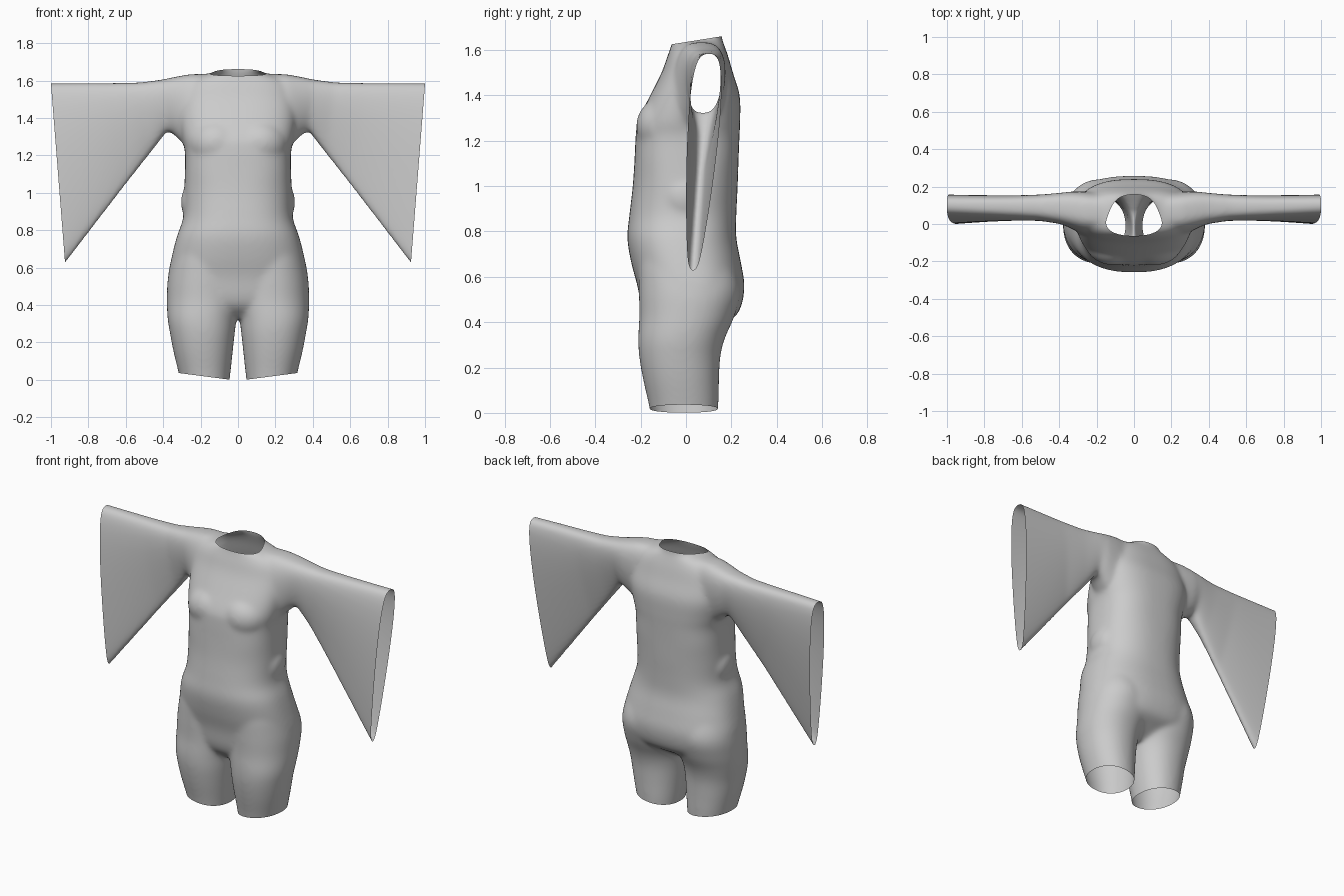
import bpy, bmesh, math
from mathutils import Vector, Matrix

if "Cube" in bpy.data.objects:
    bpy.data.objects.remove(bpy.data.objects["Cube"])

N = 48
bm = bmesh.new()


def catmull(a, b, c, d, t):
    return 0.5 * (2 * b + (c - a) * t + (2 * a - 5 * b + 4 * c - d) * t * t
                  + (3 * b - a - 3 * c + d) * t ** 3)


def loft(rings, steps=1):
    """Closed solid through rings of points, smoothed along its length."""
    path = []
    for i in range(len(rings) - 1):
        quad = [rings[max(0, min(len(rings) - 1, i + k))] for k in (-1, 0, 1, 2)]
        for s in range(steps):
            path.append([catmull(*p, s / steps) for p in zip(*quad)])
    path.append(rings[-1])
    loops = [[bm.verts.new(p) for p in ring] for ring in path]
    for a, b in zip(loops, loops[1:]):
        for i in range(N):
            j = (i + 1) % N
            bm.faces.new((a[i], a[j], b[j], b[i]))
    bm.faces.new(loops[0][::-1])
    bm.faces.new(loops[-1])


def oval(z, x0, x1, front, back, e):
    pts = []
    for i in range(N):
        a = 2 * math.pi * i / N
        c, s = math.cos(a), math.sin(a)
        c, s = [math.copysign(abs(v) ** (2 / e), v) for v in (c, s)]
        pts.append(Vector(((x0 + x1) / 2 + c * (x1 - x0) / 2,
                           (front + back) / 2 + s * (back - front) / 2, z)))
    return pts


def teardrop(side, top, bottom, y_top, y_bot, half, taper):
    """Sleeve section hanging from a top point to a bottom point (x, z)."""
    pts = []
    for i in range(N):
        a = 2 * math.pi * i / N
        t = (1 - math.cos(a)) / 2
        w = math.copysign(abs(math.sin(a)) ** 0.6, math.sin(a)) * half * (1 - taper * t)
        pts.append(Vector((side * (top[0] + (bottom[0] - top[0]) * t),
                           y_top + (y_bot - y_top) * t + w,
                           top[1] + (bottom[1] - top[1]) * t)))
    return pts


def blob(centre, size):
    bmesh.ops.create_uvsphere(bm, u_segments=24, v_segments=16, radius=1,
                              matrix=Matrix.Translation(centre) @ Matrix.Diagonal((*size, 1)))


# Torso: height, half width, front y, back y
torso = [(0.325, 0.18, -0.10, 0.06), (0.38, 0.31, -0.165, 0.15),
         (0.44, 0.365, -0.194, 0.230), (0.55, 0.374, -0.212, 0.258),
         (0.66, 0.354, -0.241, 0.243), (0.77, 0.326, -0.259, 0.222),
         (0.87, 0.292, -0.250, 0.222), (1.00, 0.288, -0.235, 0.228),
         (1.12, 0.284, -0.227, 0.232), (1.22, 0.284, -0.222, 0.236),
         (1.29, 0.300, -0.212, 0.239), (1.40, 0.315, -0.158, 0.237),
         (1.50, 0.305, -0.108, 0.207), (1.57, 0.280, -0.083, 0.187),
         (1.61, 0.240, -0.068, 0.173), (1.635, 0.165, -0.061, 0.164),
         (1.655, 0.116, -0.058, 0.158), (1.72, 0.106, -0.055, 0.155)]
loft([oval(z, -w, w, f, b, 2.6 if 1.1 < z < 1.6 else 2.4) for z, w, f, b in torso], 4)

# Legs: height, inner x, outer x, front y, back y
legs = [(-0.08, 0.055, 0.29, -0.145, 0.135), (0.03, 0.041, 0.316, -0.163, 0.143),
        (0.15, 0.028, 0.345, -0.190, 0.146), (0.25, 0.017, 0.364, -0.207, 0.152),
        (0.33, 0.006, 0.377, -0.211, 0.172), (0.43, -0.02, 0.380, -0.206, 0.215),
        (0.55, -0.02, 0.374, -0.208, 0.24), (0.70, 0.0, 0.336, -0.205, 0.19),
        (0.84, 0.02, 0.27, -0.16, 0.15)]
# Sleeves: top point, bottom point, y at top and bottom, half depth, taper
sleeves = [((0.13, 1.637), (0.12, 1.30), 0.06, 0.05, 0.11, 0.0),
           ((0.26, 1.634), (0.30, 1.27), 0.07, 0.05, 0.118, 0.1),
           ((0.33, 1.621), (0.35, 1.318), 0.08, 0.07, 0.108, 0.2),
           ((0.40, 1.606), (0.38, 1.328), 0.088, 0.075, 0.098, 0.35),
           ((0.52, 1.590), (0.47, 1.208), 0.092, 0.075, 0.088, 0.55),
           ((0.68, 1.587), (0.60, 1.040), 0.094, 0.06, 0.086, 0.65),
           ((1.00, 1.586), (0.925, 0.618), 0.102, 0.03, 0.088, 0.55),
           ((1.10, 1.586), (1.01, 0.508), 0.103, 0.025, 0.088, 0.55)]
for side in (1, -1):
    loft([oval(z, side * a, side * b, f, k, 2.15) for z, a, b, f, k in legs], 4)
    loft([teardrop(side, *r) for r in sleeves])
    # Soft bust and gathered waist sides
    blob((side * 0.115, -0.09, 1.265), (0.15, 0.131, 0.13))
    blob((side * 0.262, 0.0, 0.95), (0.044, 0.09, 0.085))

bmesh.ops.recalc_face_normals(bm, faces=bm.faces[:])
mesh = bpy.data.meshes.new("draped_sleeve_suit")
bm.to_mesh(mesh)
bm.free()
suit = bpy.data.objects.new("draped_sleeve_suit", mesh)
bpy.context.collection.objects.link(suit)
bpy.context.view_layer.objects.active = suit
suit.select_set(True)

# Fuse the parts into one cloth surface and soften the seams
fuse = suit.modifiers.new("fuse", 'REMESH')
fuse.mode = 'VOXEL'
fuse.voxel_size = 0.009
soft = suit.modifiers.new("soften", 'SMOOTH')
soft.factor = 0.5
soft.iterations = 36
for name in ("fuse", "soften"):
    bpy.ops.object.modifier_apply(modifier=name)

bm = bmesh.new()
bm.from_mesh(suit.data)

# Keep only the outer skin
seen, islands = set(), []
for v in bm.verts:
    if v in seen:
        continue
    seen.add(v)
    stack, island = [v], []
    while stack:
        u = stack.pop()
        island.append(u)
        for e in u.link_edges:
            o = e.other_vert(u)
            if o not in seen:
                seen.add(o)
                stack.append(o)
    islands.append(island)
islands.sort(key=len)
for island in islands[:-1]:
    bmesh.ops.delete(bm, geom=island, context='VERTS')

# Open the neck, leg hems and cuffs
cuts = [((0, -0.06, 1.626), (0, -0.16, 1))]
for side in (1, -1):
    cuts.append(((0, 0, -0.005), (side * 0.13, 0, -1)))
    cuts.append(((side * 1.0, 0, 1.582), (side * 0.952, 0, -0.075)))
for co, no in cuts:
    bmesh.ops.bisect_plane(bm, geom=bm.verts[:] + bm.edges[:] + bm.faces[:], dist=1e-5,
                           plane_co=co, plane_no=Vector(no).normalized(), clear_outer=True)
for f in bm.faces:
    f.smooth = True
bm.to_mesh(suit.data)
bm.free()
